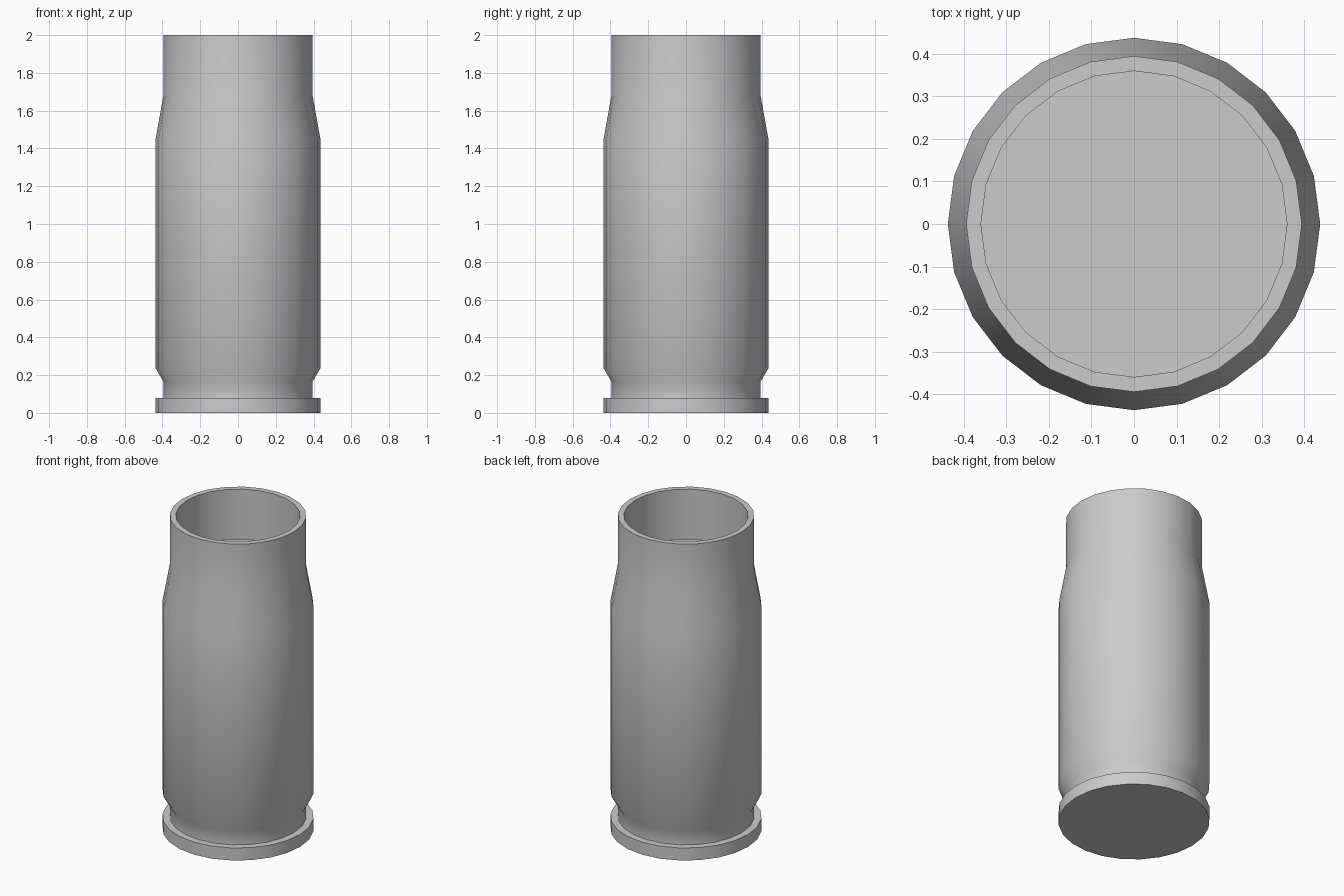
import bpy, bmesh
from math import radians

cube = bpy.data.objects.get("Cube")
if cube:
    bpy.data.objects.remove(cube, do_unlink=True)

SIDES = 24

# Single grey metal
metal = bpy.data.materials.new("grey_metal")
metal.use_nodes = True
GREY = (0.6, 0.6, 0.6, 1)
metal.diffuse_color = GREY
metal.node_tree.nodes["Principled BSDF"].inputs["Base Color"].default_value = GREY


def lathe(name, profile):
    """Revolve (radius, height) points about z; points on the axis close the ends."""
    bm = bmesh.new()
    verts = [bm.verts.new((r, 0, z)) for r, z in profile]
    edges = [bm.edges.new(pair) for pair in zip(verts, verts[1:])]
    bmesh.ops.spin(bm, geom=verts + edges, cent=(0, 0, 0), axis=(0, 0, 1),
                   angle=radians(360), steps=SIDES, use_merge=True)
    bmesh.ops.remove_doubles(bm, verts=bm.verts, dist=0.0001)
    bmesh.ops.recalc_face_normals(bm, faces=bm.faces)
    mesh = bpy.data.meshes.new(name)
    bm.to_mesh(mesh)
    bm.free()
    mesh.materials.append(metal)
    obj = bpy.data.objects.new(name, mesh)
    bpy.context.collection.objects.link(obj)
    return obj


# Casing: flanged base, groove, body, tapered shoulder, open neck with a floor
body, neck, bore = 0.438, 0.395, 0.36
casing = lathe("casing", [
    (0, 0), (body, 0), (body, 0.08),              # base flange
    (neck, 0.08), (neck, 0.165), (body, 0.24),    # groove and bevel
    (body, 1.44), (neck, 1.68), (neck, 2),        # body, shoulder, neck
    (bore, 2), (bore, 1.68), (0, 1.68),           # rim, bore, floor
])

bpy.ops.object.select_all(action='DESELECT')
casing.select_set(True)
bpy.context.view_layer.objects.active = casing
bpy.ops.object.shade_smooth_by_angle(angle=radians(30))
